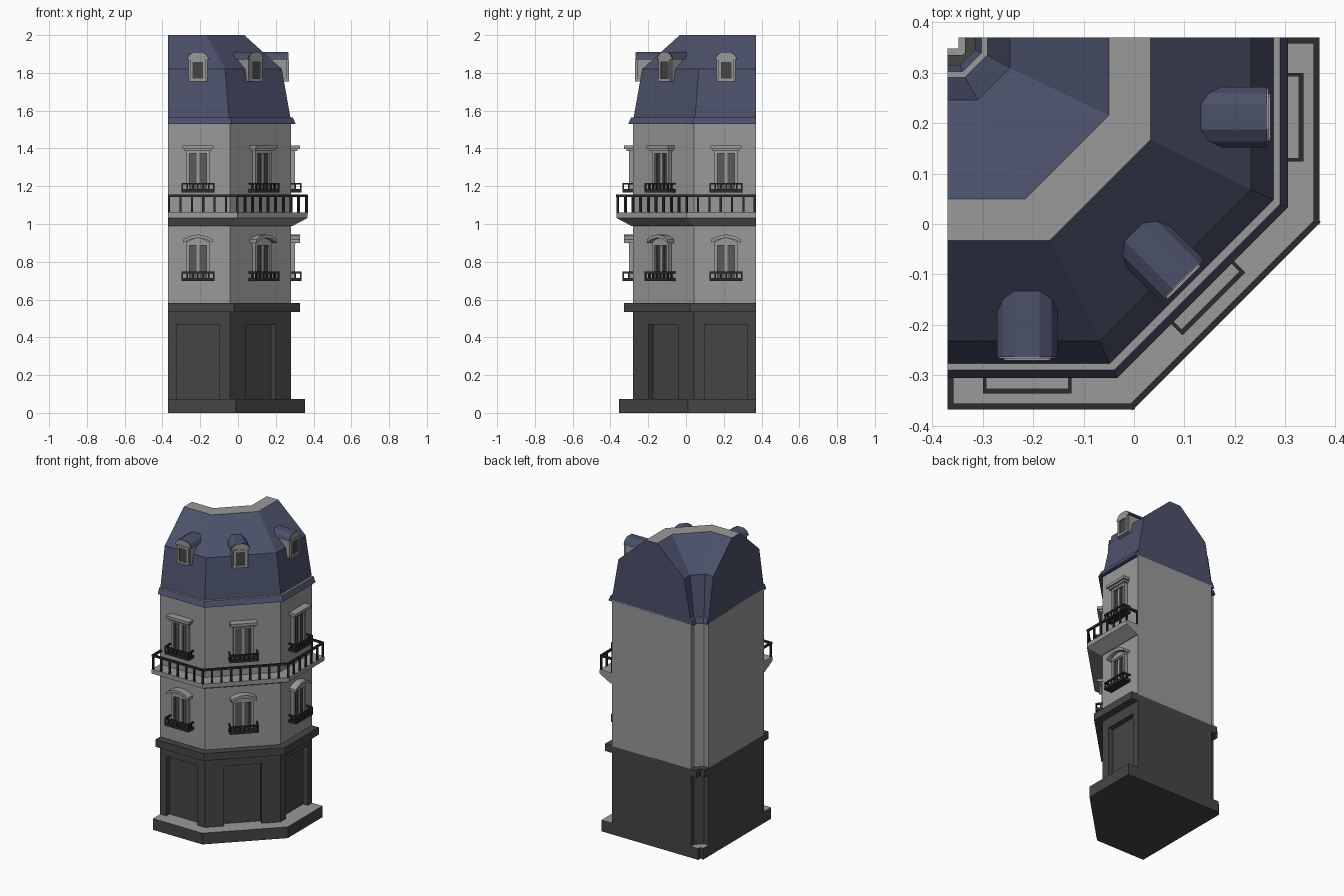
import bpy, bmesh, math
from mathutils import Matrix, Vector

if "Cube" in bpy.data.objects:
    bpy.data.objects.remove(bpy.data.objects["Cube"])


def material(name, r, g, b):
    m = bpy.data.materials.new(name)
    m.diffuse_color = (r, g, b, 1)
    m.use_nodes = True
    m.node_tree.nodes["Principled BSDF"].inputs["Base Color"].default_value = m.diffuse_color
    return m


STONE = material("grey stone", .32, .32, .32)
DARK = material("charcoal shopfront", .06, .06, .06)
SLATE = material("blue slate", .07, .082, .145)
IRON = material("black iron", .025, .025, .025)
GLASS = material("dull glass", .10, .10, .095)
E = .37                      # cut ends of the corner block
WF, WC = .28, .238           # wall distance and chamfer constant (x - y)


def finish(name, bm, mats, matrix=None, top_mat=False):
    bmesh.ops.recalc_face_normals(bm, faces=bm.faces[:])
    if top_mat:              # upward faces take the second colour
        for f in bm.faces:
            f.normal_update()
            f.material_index = 1 if f.normal.z > .98 else 0
    me = bpy.data.meshes.new(name)
    bm.to_mesh(me)
    bm.free()
    for m in mats:
        me.materials.append(m)
    ob = bpy.data.objects.new(name, me)
    bpy.context.collection.objects.link(ob)
    if matrix:
        ob.matrix_world = matrix
    return ob


def path(f, c):
    """Plan line: front run, chamfer, right run."""
    return [(-E, -f), (c - f, -f), (f, f - c), (f, E)]


def sweep(name, profile, mats, top_mat=False):
    """Closed profile of (distance, chamfer, z) carried round the corner."""
    bm = bmesh.new()
    rows = [[bm.verts.new((x, y, z)) for x, y in path(f, c)] for f, c, z in profile]
    n = len(rows)
    for i in range(n):
        a, b = rows[i], rows[(i + 1) % n]
        for j in range(3):
            bm.faces.new((a[j], a[j + 1], b[j + 1], b[j]))
    for j in (0, 3):
        bm.faces.new([r[j] for r in rows])
    return finish(name, bm, mats, None, top_mat)


def storey(name, outer, inner, z0, z1, mats, top_mat=False):
    return sweep(name, [outer + (z0,), outer + (z1,), inner + (z1,), inner + (z0,)], mats, top_mat)


def box(bm, x0, x1, y0, y1, z0, z1):
    m = Matrix.Translation(((x0 + x1) / 2, (y0 + y1) / 2, (z0 + z1) / 2))
    bmesh.ops.create_cube(bm, size=1, matrix=m @ Matrix.Diagonal((x1 - x0, y1 - y0, z1 - z0, 1)))


def prism(bm, pts, y0, y1):
    """Extrude an x-z outline along y."""
    a = [bm.verts.new((x, y0, z)) for x, z in pts]
    b = [bm.verts.new((x, y1, z)) for x, z in pts]
    bm.faces.new(a)
    bm.faces.new(b[::-1])
    for i in range(len(pts)):
        j = (i + 1) % len(pts)
        bm.faces.new((a[i], a[j], b[j], b[i]))


def boxes(name, mat, items, matrix):
    bm = bmesh.new()
    for it in items:
        box(bm, *it)
    return finish(name, bm, [mat], matrix)


# Facade frames: local x along the wall, -y outwards
FACADES = {}
for key, pos, ang in (("front", (-.212, -WF), 0), ("corner", (WC / 2, -WC / 2), 45), ("right", (WF, .212), 90)):
    FACADES[key] = Matrix.Translation((*pos, 0)) @ Matrix.Rotation(math.radians(ang), 4, 'Z')

# Main masses
WALL, WALL_IN = (WF, WC), (-.295, -.632)
storey("plinth", (.355, .345), (-.348, -.698), 0, .074, [DARK, STONE], True)
shop = storey("ground_floor", WALL, WALL_IN, .06, .545, [DARK])
storey("shop_cornice", (.328, .307), (-.335, -.675), .535, .583, [DARK])
storey("upper_walls", WALL, WALL_IN, .58, 1.54, [STONE])

# Mansard roof with gutter and flat ridge
sweep("mansard_roof", [
    (.305, .272, 1.53), (.29, .25, 1.565), (.277, .229, 1.565), (.232, .164, 1.82),
    (.033, -.134, 2), (-.05, -.265, 2), (-.246, -.556, 1.82), (-.291, -.626, 1.565),
    (-.302, -.642, 1.565), (-.315, -.66, 1.53)], [SLATE, STONE], True)

# Long balcony slab with sloped underside
sweep("balcony_slab", [(.27, .224, .99), (.29, .252, .99), (.368, .366, 1.032),
                       (.368, .366, 1.06), (.27, .224, 1.06)], [STONE])

# Long balcony railing with returns at both ends
bm = bmesh.new()
pts = path(.362, .358)
pts[0], pts[-1] = (-.364, -.362), (.362, .364)
pts = [Vector(p) for p in [(-.364, -.28)] + pts + [(.28, .364)]]
for p, q in zip(pts, pts[1:]):
    d = q - p
    m = Matrix.Translation((*p, 0)) @ Matrix.Rotation(math.atan2(d.y, d.x), 4, 'Z')
    start = len(bm.verts)
    box(bm, -.005, d.length + .005, -.006, .006, 1.143, 1.156)
    n = max(1, round(d.length / .058))
    for i in range(n):
        x = d.length * (i + 1) / n
        box(bm, x - .006, x + .006, -.005, .005, 1.055, 1.145)
    bm.verts.ensure_lookup_table()
    bmesh.ops.transform(bm, matrix=m, verts=bm.verts[start:])
finish("balcony_railing", bm, [IRON])


def arch(w, z0, rise, n=6):
    return [(-w + 2 * w * i / n, z0 + rise * (1 - (2 * i / n - 1) ** 2)) for i in range(n + 1)]


def window(key, m, zb, zt, arched):
    tag = key + ("_lower" if arched else "_upper")
    # stone surround, mullion and casement stiles
    items = [(s * .0525 - .0075, s * .0525 + .0075, -.022, .01, zb, zt) for s in (-1, 1)]
    items += [(-.007, .007, -.016, .01, zb, zt), (-.06, .06, -.022, .01, zt - .014, zt + .01)]
    boxes(tag + "_window_frame", STONE, items, m)
    boxes(tag + "_window_glass", GLASS, [(-.046, .046, -.006, .003, zb, zt - .01)], m)
    boxes(tag + "_casements", GLASS, [(x - .004, x + .004, -.013, .003, zb, zt - .012)
                                      for x in (-.041, -.012, .012, .041)], m)
    # hood
    bm = bmesh.new()
    if arched:
        prism(bm, arch(.078, zt + .018, .026) + arch(.078, zt, .026)[::-1], -.047, .01)
        prism(bm, arch(.062, zt + .002, .024) + [(.062, zt - .005), (-.062, zt - .005)], -.024, .01)
    else:
        box(bm, -.082, .082, -.047, .01, zt + .012, zt + .03)
        box(bm, -.072, .072, -.034, .01, zt, zt + .012)
    finish(tag + "_window_hood", bm, [STONE], m)
    # small iron balcony
    b = zb - .003
    items = [(-.088, .088, -.056, .01, b, b + .017), (-.088, .088, -.056, -.047, b + .041, b + .051)]
    items += [(s * .084 - .004, s * .084 + .004, -.056, .01, b + .041, b + .051) for s in (-1, 1)]
    items += [(x - .004, x + .004, -.055, -.048, b + .01, b + .045)
              for x in [-.084 + .028 * i for i in range(7)]]
    items += [(s * .084 - .004, s * .084 + .004, -.027, -.019, b + .01, b + .045) for s in (-1, 1)]
    boxes(tag + "_window_balcony", IRON, items, m)


def dormer(key, m):
    if key == "corner":
        m = m @ Matrix.Translation((-.012, .007, 0))
    half = [(.06, 1.872), (.048, 1.895), (.025, 1.91)]
    cap = [(-x, z) for x, z in half] + half[::-1]
    bm = bmesh.new()
    prism(bm, cap, .016, .17)
    finish(key + "_dormer_roof", bm, [SLATE], m)
    bm = bmesh.new()
    box(bm, -.05, .05, .02, .1, 1.755, 1.873)
    prism(bm, [(x * .94, z - .002) for x, z in cap], .0135, .03)
    finish(key + "_dormer_body", bm, [STONE], m)
    boxes(key + "_dormer_frame", STONE, [
        (-.042, -.028, .009, .03, 1.757, 1.872), (.028, .042, .009, .03, 1.757, 1.872),
        (-.042, .042, .009, .03, 1.858, 1.872), (-.046, .046, .009, .03, 1.755, 1.77)], m)
    boxes(key + "_dormer_glass", DARK, [(-.028, .028, .015, .022, 1.77, 1.858)], m)


for key, m in FACADES.items():
    window(key, m, .70, .90, True)
    window(key, m, 1.17, 1.386, False)
    dormer(key, m)
    # recessed shopfront panel
    cut = boxes(key + "_recess_cutter", DARK, [(-.113, .113, -.1, .034, .05, .467)], m)
    cut.hide_render = True
    cut.hide_viewport = True
    mod = shop.modifiers.new("recess", 'BOOLEAN')
    mod.operation = 'DIFFERENCE'
    mod.solver = 'EXACT'
    mod.object = cut
